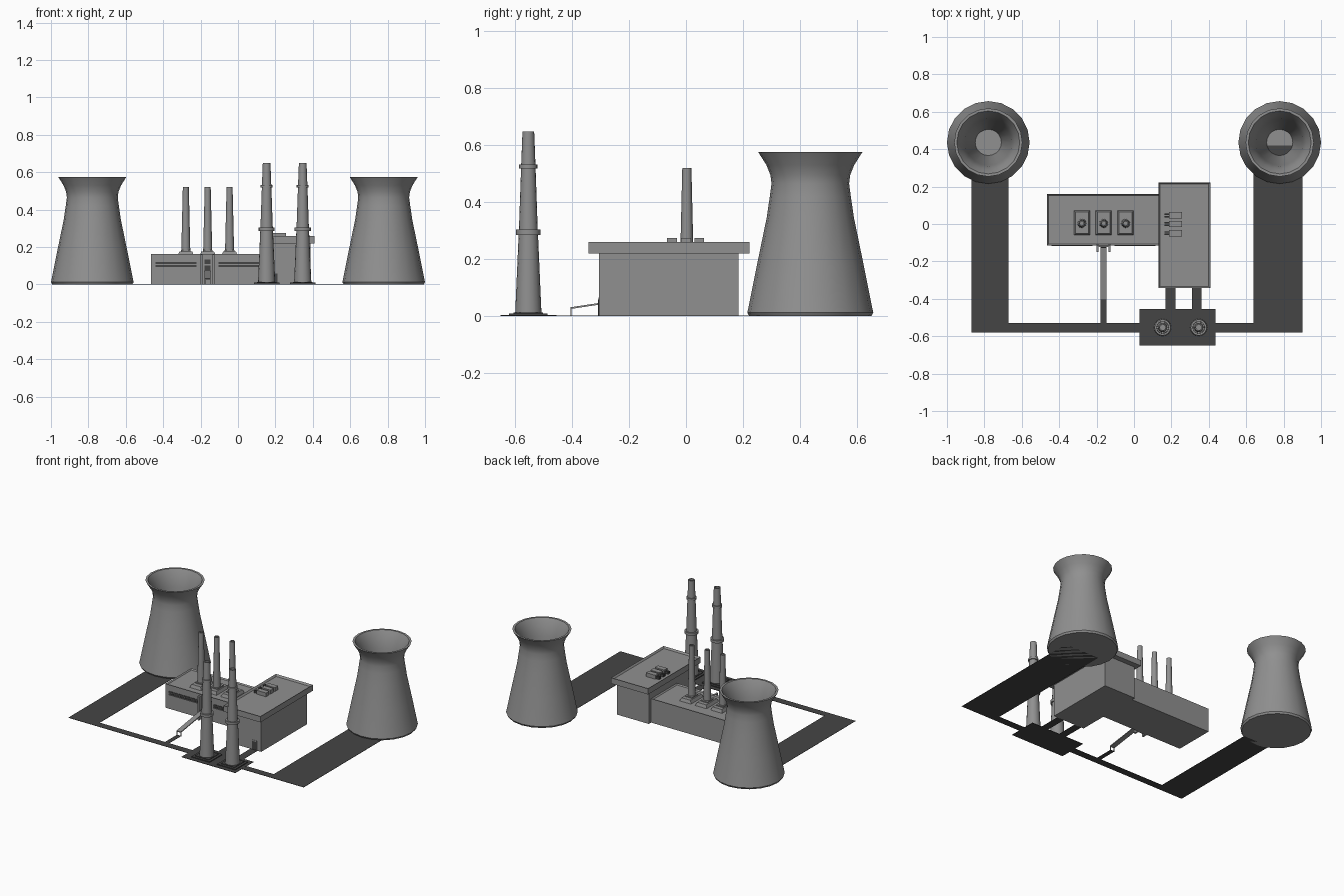
import bpy, bmesh, math

if "Cube" in bpy.data.objects:
    bpy.data.objects.remove(bpy.data.objects["Cube"])


def material(name, grey):
    m = bpy.data.materials.new(name)
    m.diffuse_color = (grey, grey, grey, 1)
    m.use_nodes = True
    m.node_tree.nodes["Principled BSDF"].inputs["Base Color"].default_value = m.diffuse_color
    return m


concrete = material("concrete", 0.28)
dark = material("asphalt", 0.06)


def finish(name, bm, mat=concrete, smooth=False):
    bmesh.ops.recalc_face_normals(bm, faces=bm.faces)
    me = bpy.data.meshes.new(name)
    bm.to_mesh(me)
    bm.free()
    ob = bpy.data.objects.new(name, me)
    bpy.context.collection.objects.link(ob)
    me.materials.append(mat)
    if smooth:
        me.set_sharp_from_angle(angle=math.radians(32))
    return ob


def box(name, x0, x1, y0, y1, z0, z1, mat=concrete, taper=(1, 1), lip=0, depth=0):
    """Box with optional tapered top, or a parapet lip around a sunken top."""
    bm = bmesh.new()
    bmesh.ops.create_cube(bm, size=1)
    for v in bm.verts:
        top = v.co.z > 0
        sx, sy = taper if top else (1, 1)
        v.co = ((x0 + x1) / 2 + v.co.x * (x1 - x0) * sx,
                (y0 + y1) / 2 + v.co.y * (y1 - y0) * sy, z1 if top else z0)
    if lip:
        bm.normal_update()
        face = max(bm.faces, key=lambda f: f.normal.z)
        bmesh.ops.inset_region(bm, faces=[face], thickness=lip)
        for v in face.verts:
            v.co.z -= depth
    return finish(name, bm, mat)


def lathe(name, x, y, profile, sides, smooth_rows=99):
    """Revolve (radius, z) points, cap both ends; rows past smooth_rows stay faceted."""
    bm = bmesh.new()
    rings = [[bm.verts.new((x + r * math.cos(2 * math.pi * i / sides),
                            y + r * math.sin(2 * math.pi * i / sides), z))
              for i in range(sides)] for r, z in profile]
    for row, (a, b) in enumerate(zip(rings, rings[1:])):
        for i in range(sides):
            j = (i + 1) % sides
            bm.faces.new((a[i], a[j], b[j], b[i])).smooth = row < smooth_rows
    bm.faces.new(rings[0][::-1])
    bm.faces.new(rings[-1])
    return finish(name, bm, smooth=True)


# Cooling towers: outer shell, rim, then the faceted inside down to a small floor
tower = [(0.214, 0), (0.221, 0.012), (0.217, 0.03), (0.187, 0.18), (0.153, 0.345),
         (0.142, 0.42), (0.136, 0.465), (0.140, 0.495), (0.154, 0.53), (0.1825, 0.575),
         (0.168, 0.575), (0.143, 0.53), (0.128, 0.465), (0.122, 0.42), (0.07, 0.001)]
for side, x in (("left", -0.779), ("right", 0.779)):
    lathe(side + "_cooling_tower", x, 0.436, tower, 20, smooth_rows=9)

# Roads and paths
T = 0.002
box("left_road", -0.87, -0.67, -0.58, 0.26, 0, T, dark)
box("right_road", 0.64, 0.90, -0.58, 0.42, 0, T, dark)
box("front_road_left", -0.67, 0.03, -0.58, -0.53, 0, T, dark)
box("front_road_right", 0.435, 0.64, -0.58, -0.53, 0, T, dark)
box("chimney_pad", 0.03, 0.435, -0.65, -0.455, 0, 0.003, dark)
box("ramp_path", -0.178, -0.148, -0.53, -0.40, 0, T, dark)

# Tall banded chimneys on square stepped footings
chimney = [(0.046, 0.012), (0.034, 0.285), (0.043, 0.285), (0.043, 0.303), (0.033, 0.303),
           (0.0255, 0.517), (0.032, 0.517), (0.032, 0.532), (0.025, 0.532), (0.0205, 0.648),
           (0.014, 0.648), (0.014, 0.615)]
for i, x in enumerate((0.153, 0.346)):
    box(f"chimney_footing_{i}", x - 0.068, x + 0.068, -0.621, -0.485, 0.003, 0.009, dark)
    box(f"chimney_step_{i}", x - 0.052, x + 0.052, -0.605, -0.501, 0.009, 0.013, dark)
    lathe(f"tall_chimney_{i}", x, -0.553, chimney, 16)

# Long hall and taller cross hall with overhanging roof
box("long_hall", -0.465, 0.15, -0.115, 0.16, 0, 0.163, lip=0.01, depth=0.008)
box("cross_hall", 0.15, 0.388, -0.305, 0.185, 0, 0.225)
box("cross_hall_roof", 0.13, 0.408, -0.342, 0.222, 0.22, 0.26, lip=0.012, depth=0.012)

# Roof stacks on tapered plinths
for i, x in enumerate((-0.279, -0.162, -0.045)):
    box(f"stack_plinth_{i}", x - 0.043, x + 0.043, -0.06, 0.072, 0.155, 0.176, taper=(0.8, 0.88))
    box(f"stack_collar_{i}", x - 0.026, x + 0.026, -0.025, 0.037, 0.176, 0.183)
    lathe(f"roof_stack_{i}", x, 0.003, [(0.024, 0.183), (0.016, 0.52), (0.010, 0.52), (0.010, 0.50)], 12)

# Roof ventilation units with small pipes
for i, y in enumerate((0.046, 0.0, -0.049)):
    box(f"roof_unit_{i}", 0.187, 0.257, y - 0.017, y + 0.017, 0.248, 0.274)
    for k in (-0.01, 0.003):
        box(f"unit_pipe_{i}", 0.163, 0.188, y + k, y + k + 0.007, 0.248, 0.264, dark)

# Slatted window bands on the front of the long hall
for side, x0, x1 in (("left", -0.44, -0.222), ("right", -0.104, 0.115)):
    for k, z in enumerate((0.093, 0.108)):
        box(f"{side}_window_band_{k}", x0, x1, -0.118, -0.11, z, z + 0.012, dark)

# Entrance bay: two buttresses, dark upper window and small sill
for k, x in enumerate((-0.201, -0.137)):
    box(f"entrance_buttress_{k}", x, x + 0.012, -0.15, -0.11, 0, 0.16)
box("entrance_panel", -0.189, -0.137, -0.122, -0.11, 0, 0.155)
box("entrance_window", -0.18, -0.146, -0.125, -0.12, 0.078, 0.132, dark)
box("entrance_window_bar", -0.18, -0.146, -0.128, -0.12, 0.102, 0.108)

# Sloping ramp with end legs
ramp = box("entrance_ramp", -0.18, -0.146, -0.405, -0.115, 0.025, 0.031)
for v in ramp.data.vertices:
    v.co.z += (v.co.y + 0.405) * 0.15
for k, x in enumerate((-0.18, -0.151)):
    box(f"ramp_leg_{k}", x, x + 0.005, -0.405, -0.401, 0, 0.028)

# Doors and their paths on the cross hall
for i, x in enumerate((0.195, 0.335)):
    box(f"side_path_{i}", x - 0.026, x + 0.026, -0.455, -0.305, 0, T, dark)
    box(f"door_frame_{i}", x - 0.021, x + 0.021, -0.307, -0.30, 0, 0.066)
    box(f"door_panel_{i}", x - 0.015, x + 0.015, -0.308, -0.30, 0, 0.058, dark)
